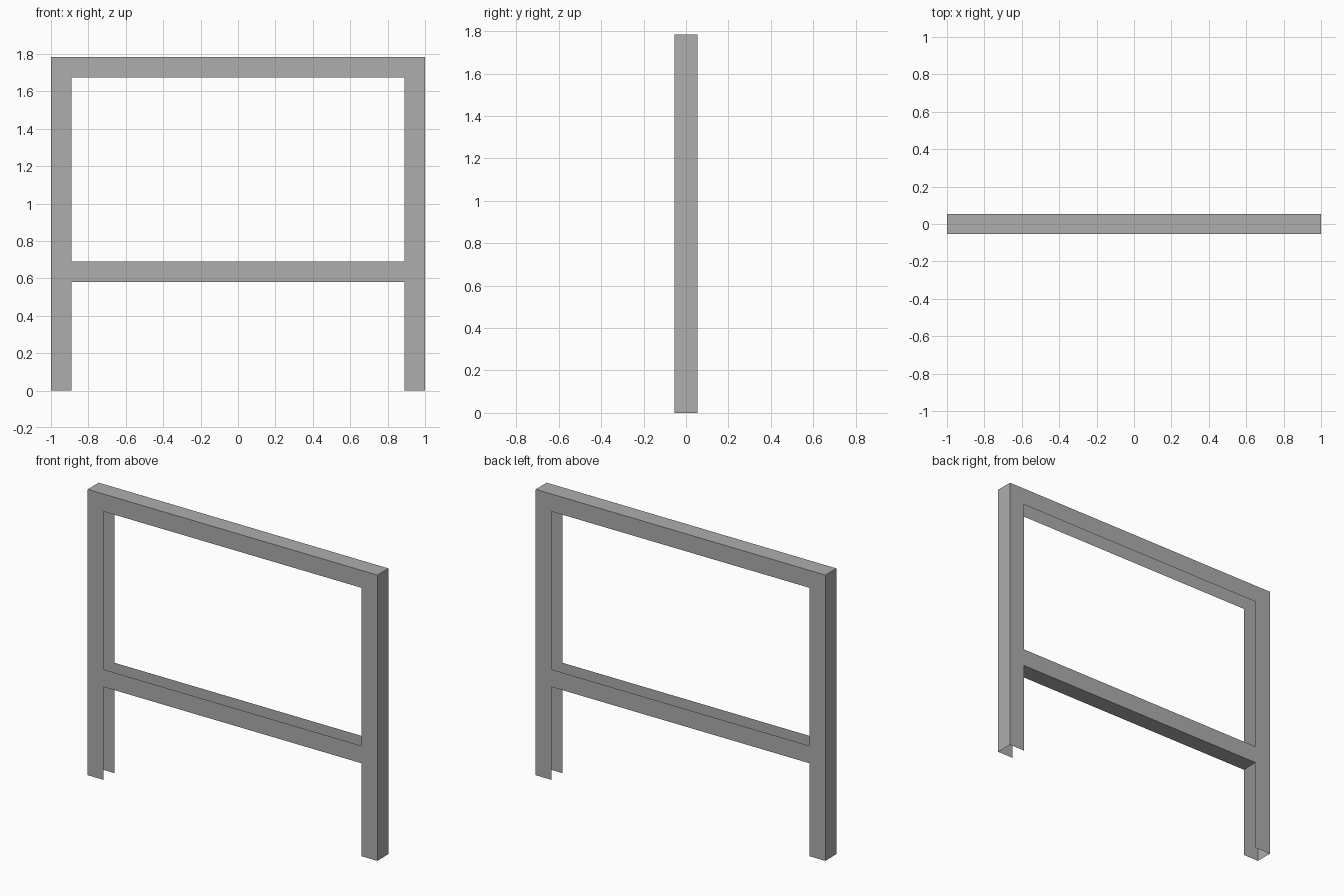
import bpy
import bmesh
from mathutils import Matrix, Vector

cube = bpy.data.objects.get("Cube")
if cube:
    bpy.data.objects.remove(cube, do_unlink=True)

# Frame dimensions
HALF_WIDTH = 1.0
HEIGHT = 1.784
SECTION = 0.109
INNER = HALF_WIDTH - SECTION
LOWER_RAIL_Z = 0.58

# Grey sheet metal
grey = bpy.data.materials.new("grey_metal")
grey.use_nodes = True
colour = (0.42, 0.42, 0.42, 1.0)
grey.diffuse_color = colour
grey.node_tree.nodes["Principled BSDF"].inputs["Base Color"].default_value = colour


def channel(name, x_range, z_range, open_sides):
    """Thin sheet channel: a box shell without the sides named in open_sides."""
    (x0, x1), (z0, z1) = x_range, z_range
    bm = bmesh.new()
    centre = Matrix.Translation(((x0 + x1) / 2, 0, (z0 + z1) / 2))
    size = Matrix.Diagonal((x1 - x0, SECTION, z1 - z0, 1))
    bmesh.ops.create_cube(bm, size=1, matrix=centre @ size)
    bm.normal_update()
    gone = [f for f in bm.faces
            if any(f.normal.dot(Vector(side)) > 0.9 for side in open_sides)]
    bmesh.ops.delete(bm, geom=gone, context='FACES')
    mesh = bpy.data.meshes.new(name)
    bm.to_mesh(mesh)
    bm.free()
    mesh.materials.append(grey)
    obj = bpy.data.objects.new(name, mesh)
    bpy.context.collection.objects.link(obj)
    return obj


LEFT, RIGHT = (1, 0, 0), (-1, 0, 0)
UP, DOWN = (0, 0, 1), (0, 0, -1)

# Posts, open towards the middle and at the foot
channel("left_post", (INNER, HALF_WIDTH), (0, HEIGHT), [RIGHT, DOWN])
channel("right_post", (-HALF_WIDTH, -INNER), (0, HEIGHT), [LEFT, DOWN])

# Top rail opens downwards, lower rail opens upwards
channel("top_rail", (-INNER, INNER), (HEIGHT - SECTION, HEIGHT), [LEFT, RIGHT, DOWN])
channel("lower_rail", (-INNER, INNER), (LOWER_RAIL_Z, LOWER_RAIL_Z + SECTION),
        [LEFT, RIGHT, UP])
